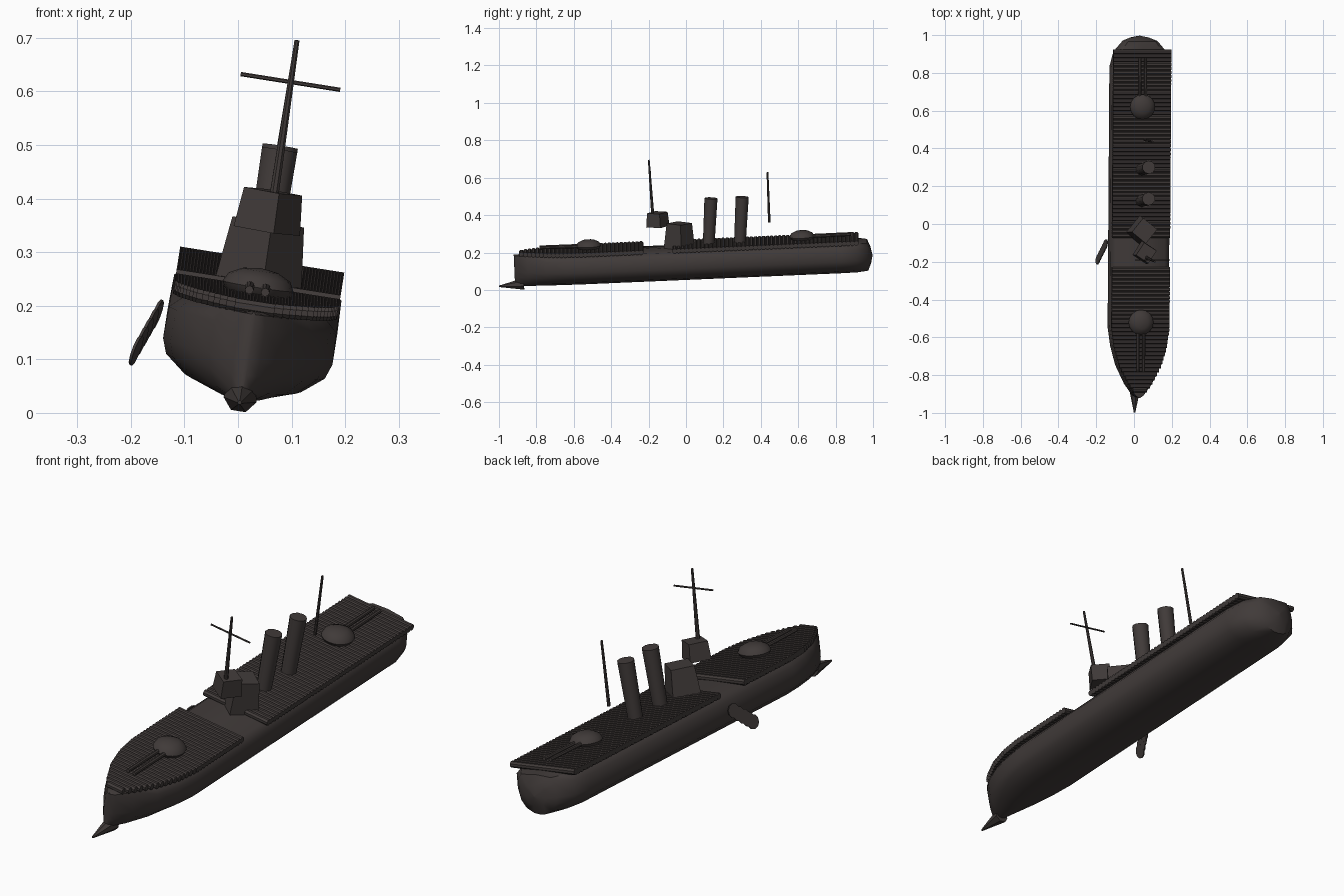
import bpy
import bmesh
import math
from mathutils import Matrix, Vector

if "Cube" in bpy.data.objects:
    bpy.data.objects.remove(bpy.data.objects["Cube"], do_unlink=True)

# The whole vessel lists to its left and sits bow-down
TILT = Matrix.Rotation(math.radians(9), 4, 'Y') @ Matrix.Rotation(math.radians(2.5), 4, 'X')

mat = bpy.data.materials.new("dark_rusted_steel")
mat.use_nodes = True
COLOR = (0.052, 0.043, 0.041, 1)
mat.diffuse_color = COLOR
mat.node_tree.nodes["Principled BSDF"].inputs["Base Color"].default_value = COLOR


def finish(name, bm, angle=40):
    bmesh.ops.recalc_face_normals(bm, faces=bm.faces)
    mesh = bpy.data.meshes.new(name)
    bm.to_mesh(mesh)
    bm.free()
    mesh.materials.append(mat)
    obj = bpy.data.objects.new(name, mesh)
    bpy.context.collection.objects.link(obj)
    obj.matrix_world = TILT
    if angle:
        bpy.ops.object.select_all(action='DESELECT')
        obj.select_set(True)
        bpy.context.view_layer.objects.active = obj
        bpy.ops.object.shade_smooth_by_angle(angle=math.radians(angle))
    return obj


def tube(bm, a, b, r1, r2=None, sides=8, spin=0):
    """Closed tapered cylinder from a to b."""
    a, b = Vector(a), Vector(b)
    d = b - a
    m = (Matrix.Translation((a + b) / 2) @ d.to_track_quat('Z', 'Y').to_matrix().to_4x4()
         @ Matrix.Rotation(math.radians(spin), 4, 'Z'))
    bmesh.ops.create_cone(bm, cap_ends=True, segments=sides, radius1=r1,
                          radius2=r1 if r2 is None else r2, depth=d.length, matrix=m)


def part(name, a, b, r1, r2=None, sides=8, spin=0, angle=40):
    bm = bmesh.new()
    tube(bm, a, b, r1, r2, sides, spin)
    return finish(name, bm, angle)


def interp(table, y):
    for (y0, w0), (y1, w1) in zip(table, table[1:]):
        if y0 <= y <= y1:
            return w0 + (w1 - w0) * (y - y0) / (y1 - y0)
    return table[0][1] if y < table[0][0] else table[-1][1]


# Hull: one half section, mirrored and lofted through stations
HALF = [(0, 0.232), (0.13, 0.226), (0.158, 0.2), (0.16, 0.14),
        (0.15, 0.112), (0.11, 0.08), (0.05, 0.062), (0, 0.058)]
SECTION = HALF + [(-x, z) for x, z in reversed(HALF[1:-1])]
MID = 0.145
# y, width factor, height factor
STATIONS = [(-0.912, 0.03, 1), (-0.9, 0.16, 1), (-0.84, 0.44, 1), (-0.74, 0.74, 1),
            (-0.64, 0.91, 1), (-0.54, 1, 1), (0.84, 1, 1), (0.92, 0.87, 1),
            (0.978, 0.56, 0.95), (0.995, 0.3, 0.5), (1.004, 0.02, 0.04)]
bm = bmesh.new()
rings = [[bm.verts.new((x * w, y, MID + (z - MID) * h)) for x, z in SECTION]
         for y, w, h in STATIONS]
n = len(SECTION)
for r0, r1 in zip(rings, rings[1:]):
    for i in range(n):
        j = (i + 1) % n
        bm.faces.new((r0[i], r0[j], r1[j], r1[i]))
bm.faces.new(rings[0])
bm.faces.new(rings[-1])
finish("hull", bm, 50)

# Bow ram
part("bow_ram", (0, -0.865, 0.07), (0, -0.997, 0.063), 0.032, 0.004, 7)

# Deck planking: rows of round transverse boards following the bow taper
DECK_WIDTH = [(-0.88, 0.03), (-0.84, 0.06), (-0.74, 0.112), (-0.64, 0.142), (-0.54, 0.155)]
PITCH = 0.0215


def deck(name, start, end):
    bm = bmesh.new()
    count = round((end - start) / PITCH)
    for k in range(count + 1):
        y = start + (end - start) * k / count
        w = interp(DECK_WIDTH, y)
        tube(bm, (-w, y, 0.237), (w, y, 0.237), 0.0135, sides=8, spin=22.5)
    finish(name, bm)


deck("fore_deck_planks", -0.87, -0.23)
deck("aft_deck_planks", -0.05, 0.922)

# Loose boards hanging off the right side
bm = bmesh.new()
axis = Vector((1, -0.2, -0.2)).normalized() * 0.0025
for k in range(5):
    c = TILT.inverted() @ Vector((-0.152 - 0.0095 * k, -0.11 - 0.019 * k, 0.183 - 0.0165 * k))
    tube(bm, c - axis, c + axis, 0.03, sides=10)
finish("loose_side_boards", bm)

# Gun turrets with twin barrels
for name, y, way in (("fore", -0.51, -1), ("aft", 0.632, 1)):
    bm = bmesh.new()
    bmesh.ops.create_uvsphere(bm, u_segments=16, v_segments=6, radius=1,
                              matrix=Matrix.Translation((0, y, 0.262))
                              @ Matrix.Diagonal((0.067, 0.067, 0.034, 1)))
    finish(name + "_turret", bm, 50)
    bm = bmesh.new()
    for x in (-0.015, 0.015):
        tube(bm, (x, y, 0.262), (x, y + way * 0.262, 0.264), 0.009, 0.008, 8)
    finish(name + "_gun_barrels", bm)

# Bridge tower and lookout box, corners facing forward
part("bridge_tower", (0, -0.026, 0.225), (0, -0.02, 0.362), 0.084, 0.068, 4, 6, 30)
part("lookout_box", (0, -0.135, 0.35), (0, -0.135, 0.425), 0.064, 0.056, 4, 12, 30)

# Raked funnels
for name, y in (("fore_funnel", 0.131), ("aft_funnel", 0.298)):
    part(name, (0, y, 0.23), (0, y + 0.024, 0.49), 0.031, 0.035, 10)

# Masts and yard
part("fore_mast", (0.003, -0.16, 0.415), (0, -0.168, 0.712), 0.009, 0.005, 8)
part("yard", (-0.094, -0.163, 0.633), (0.094, -0.163, 0.633), 0.004, sides=6)
part("aft_mast", (0, 0.461, 0.345), (0, 0.463, 0.617), 0.007, 0.005, 8)
